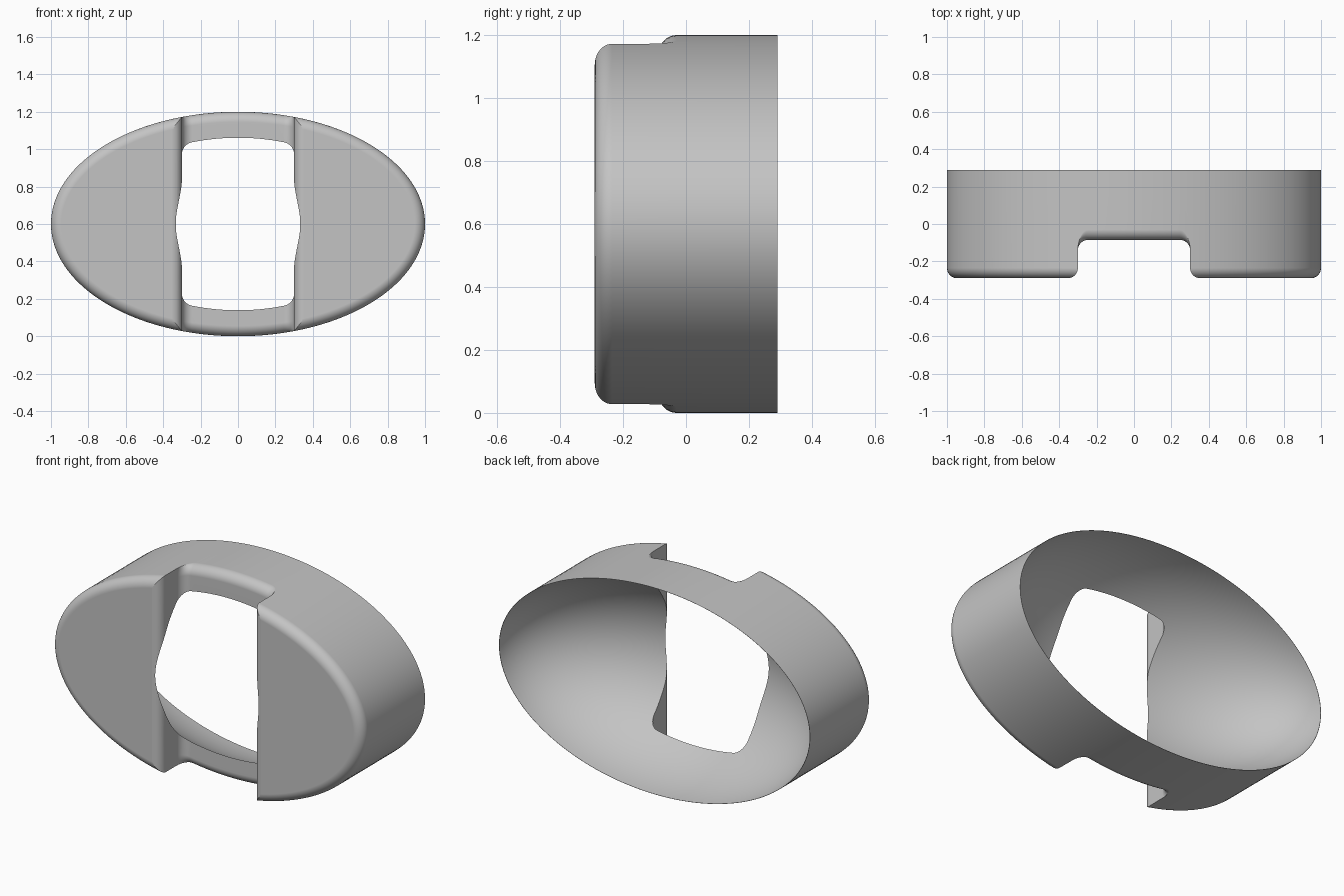
import bpy, bmesh
from math import sin, cos, pi, sqrt, radians

if "Cube" in bpy.data.objects:
    bpy.data.objects.remove(bpy.data.objects["Cube"], do_unlink=True)

A, B, ZC = 1.0, 0.6, 0.6            # ellipse half-axes and centre height
FRONT, BACK, FLOOR = -0.29, 0.29, -0.085
R, SLOT = 0.055, 0.3                # fillet radius, slot half-width
SEG, STEPS = 160, 10


def loft(name, rings):
    """Skin equal-length point rings and cap both ends."""
    bm = bmesh.new()
    loops = [[bm.verts.new(p) for p in ring] for ring in rings]
    n = len(loops[0])
    for a, b in zip(loops, loops[1:]):
        for i in range(n):
            j = (i + 1) % n
            bm.faces.new((a[i], a[j], b[j], b[i]))
    bm.faces.new(loops[0])
    bm.faces.new(loops[-1])
    bmesh.ops.recalc_face_normals(bm, faces=bm.faces)
    mesh = bpy.data.meshes.new(name)
    bm.to_mesh(mesh)
    bm.free()
    obj = bpy.data.objects.new(name, mesh)
    bpy.context.collection.objects.link(obj)
    return obj


def ellipse(y, scale=1.0, inset=0.0):
    ring = []
    for i in range(SEG):
        t = 2 * pi * i / SEG
        nx, nz = B * cos(t), A * sin(t)
        k = inset / sqrt(nx * nx + nz * nz)
        ring.append((A * scale * cos(t) - nx * k, y, ZC + B * scale * sin(t) - nz * k))
    return ring


arc = [pi / 2 * i / STEPS for i in range(STEPS + 1)]

# Oval shell with a rounded front rim
shell = loft("oval_shell", [ellipse(BACK)] + [
    ellipse(FRONT + R * (1 - sin(a)), inset=R * (1 - cos(a))) for a in arc])

# Bowl-shaped hollow, open at the back
depth, centre = 0.662, 0.339
hollow = loft("hollow_cutter", [
    ellipse(centre - depth * sin(a), 1.001 * cos(a))
    for a in [radians(89.5) * i / 40 for i in range(41)]])

# Slot profile: x, y and how strongly the outer edge is rounded
half = [(SLOT + R - R * sin(a), FRONT + R - R * cos(a), 0)
        for a in [radians(5 + 85 * i / STEPS) for i in range(STEPS + 1)]]
half.insert(0, (half[0][0], FRONT - 0.1, 0))
half += [(SLOT - R + R * cos(a), FLOOR - R + R * sin(a), sin(a)) for a in arc[1:]]
half += [((SLOT - R) * (1 - i / 8), FLOOR, 1) for i in range(1, 9)]
profile = half + [(-x, y, w) for x, y, w in reversed(half[:-1])]


def slot_ring(side, a):
    return [(x, y + w * R * (1 - cos(a)),
             ZC + side * (B * sqrt(1 - x * x) - R * (1 - sin(a)))) for x, y, w in profile]


def slot_end(side):
    return [(x, y + w * R, ZC + side * (B + 0.2)) for x, y, w in profile]


slot = loft("slot_cutter", [slot_end(-1)] + [slot_ring(-1, a) for a in reversed(arc)]
            + [slot_ring(1, a) for a in arc] + [slot_end(1)])

# Cut the slot and hollow out of the shell
bpy.ops.object.select_all(action='DESELECT')
bpy.context.view_layer.objects.active = shell
shell.select_set(True)
for cutter in (slot, hollow):
    mod = shell.modifiers.new(cutter.name, 'BOOLEAN')
    mod.operation, mod.solver, mod.object = 'DIFFERENCE', 'EXACT', cutter
    bpy.ops.object.modifier_apply(modifier=mod.name)
for cutter in (slot, hollow):
    bpy.data.objects.remove(cutter, do_unlink=True)

# Plain grey finish
grey = bpy.data.materials.new("plain_grey")
grey.use_nodes = True
colour = (0.55, 0.55, 0.55, 1)
grey.diffuse_color = colour
grey.node_tree.nodes["Principled BSDF"].inputs["Base Color"].default_value = colour
shell.data.materials.clear()
shell.data.materials.append(grey)

bpy.ops.object.shade_smooth_by_angle(angle=radians(30))
weighted = shell.modifiers.new("weighted_normals", 'WEIGHTED_NORMAL')
weighted.keep_sharp = True
